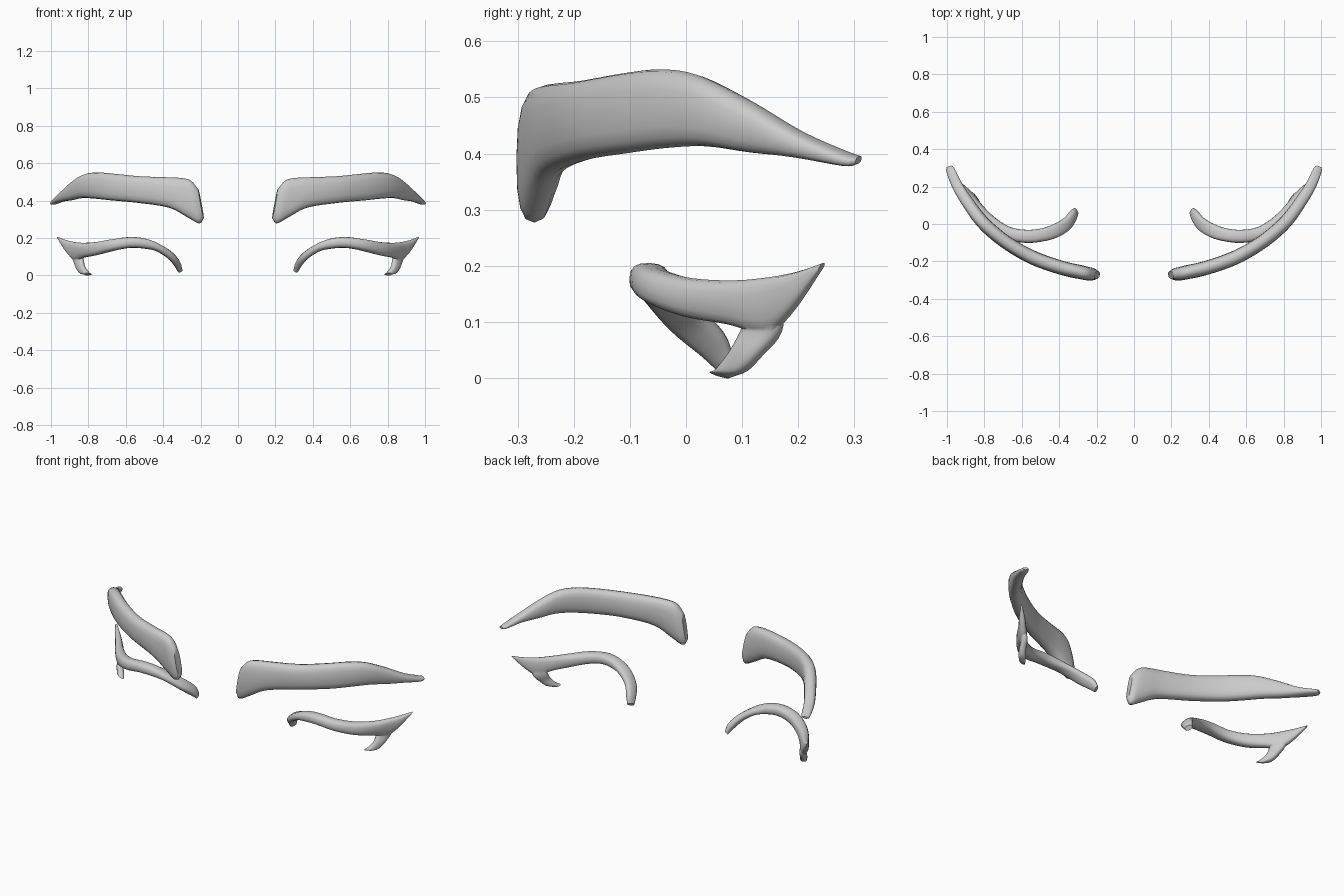
import bpy, bmesh, math
from mathutils import Vector

if "Cube" in bpy.data.objects:
    bpy.data.objects.remove(bpy.data.objects["Cube"])


def spline(pts, sub):
    """Catmull-Rom resampling of a list of vectors."""
    p = [pts[0] * 2 - pts[1]] + pts + [pts[-1] * 2 - pts[-2]]
    out = []
    for i in range(1, len(p) - 2):
        a, b, c, d = p[i - 1:i + 3]
        for k in range(sub):
            t = k / sub
            out.append(0.5 * (2 * b + (c - a) * t + (2 * a - 5 * b + 4 * c - d) * t * t
                              + (3 * b - a - 3 * c + d) * t ** 3))
    return out + [pts[-1]]


def loft(name, stations, sides=16, power=2.6, sub=4):
    """Loft rounded-box sections; station = top xyz, bottom xyz, thickness."""
    tops = spline([Vector(s[0:3]) for s in stations], sub)
    bots = spline([Vector(s[3:6]) for s in stations], sub)
    thick = spline([Vector((s[6], 0, 0)) for s in stations], sub)
    mids = [(a + b) / 2 for a, b in zip(tops, bots)]
    bm = bmesh.new()
    rings = []
    for i, m in enumerate(mids):
        tangent = mids[min(i + 1, len(mids) - 1)] - mids[max(i - 1, 0)]
        up = (tops[i] - bots[i]) / 2
        side = tangent.cross(up).normalized() * thick[i].x / 2
        ring = []
        for k in range(sides):
            a = 2 * math.pi * k / sides
            c, s = math.cos(a), math.sin(a)
            u = math.copysign(abs(c) ** (2 / power), c)
            v = math.copysign(abs(s) ** (2 / power), s)
            ring.append(bm.verts.new(m + side * u + up * v))
        rings.append(ring)
    for r, q in zip(rings, rings[1:]):
        for k in range(sides):
            n = (k + 1) % sides
            bm.faces.new((r[k], r[n], q[n], q[k]))
    bm.faces.new(rings[0])
    bm.faces.new(rings[-1])
    bmesh.ops.recalc_face_normals(bm, faces=bm.faces)
    me = bpy.data.meshes.new(name)
    bm.to_mesh(me)
    bm.free()
    ob = bpy.data.objects.new(name, me)
    bpy.context.collection.objects.link(ob)
    return ob


def finish(ob):
    """Mirror across x and smooth."""
    bpy.ops.object.select_all(action='DESELECT')
    ob.select_set(True)
    bpy.context.view_layer.objects.active = ob
    ob.modifiers.new("mirror", 'MIRROR')
    for m in list(ob.modifiers):
        bpy.ops.object.modifier_apply(modifier=m.name)
    bpy.ops.object.shade_smooth_by_angle(angle=math.radians(50))


# Eyebrows: tall inner end, arching back to a narrow outer tip
brow = loft("eyebrows", [
    (.212, -.275, .46, .183, -.272, .305, .04),
    (.25, -.268, .505, .207, -.27, .277, .068),
    (.30, -.255, .52, .27, -.26, .31, .075),
    (.40, -.23, .525, .37, -.24, .362, .075),
    (.53, -.185, .53, .54, -.18, .388, .075),
    (.66, -.112, .543, .67, -.11, .40, .072),
    (.75, -.045, .55, .765, -.035, .41, .072),
    (.82, .02, .54, .83, .035, .413, .07),
    (.885, .105, .497, .885, .115, .402, .065),
    (.945, .20, .44, .94, .20, .393, .058),
    (.982, .285, .402, .978, .285, .379, .048),
    (.991, .308, .395, .988, .307, .382, .028)])
finish(brow)

# Upper eyelashes: arched band sweeping out to a pointed wing
lash = loft("upper_eyelashes", [
    (.302, .07, .035, .320, .066, .018, .04),
    (.31, .045, .072, .342, .045, .052, .06),
    (.345, 0, .118, .375, 0, .09, .07),
    (.41, -.035, .162, .435, -.04, .128, .073),
    (.49, -.057, .195, .495, -.06, .142, .07),
    (.575, -.065, .205, .575, -.067, .147, .07),
    (.67, -.047, .193, .67, -.052, .13, .068),
    (.76, .01, .178, .755, .005, .108, .06),
    (.835, .085, .174, .82, .08, .095, .05),
    (.885, .15, .18, .865, .145, .08, .042),
    (.925, .20, .19, .91, .19, .12, .032),
    (.965, .245, .205, .958, .238, .19, .012)])

# Lower fork of the wing, fused into the band
fork = loft("lash_fork", [
    (.845, .11, .125, .892, .172, .13, .032),
    (.83, .10, .085, .878, .168, .082, .036),
    (.825, .082, .05, .862, .135, .042, .037),
    (.802, .058, .018, .842, .105, .012, .036),
    (.785, .045, .008, .818, .072, .002, .025)])
fuse = lash.modifiers.new("fuse", 'BOOLEAN')
fuse.operation = 'UNION'
fuse.object = fork
finish(lash)
bpy.data.objects.remove(fork)
